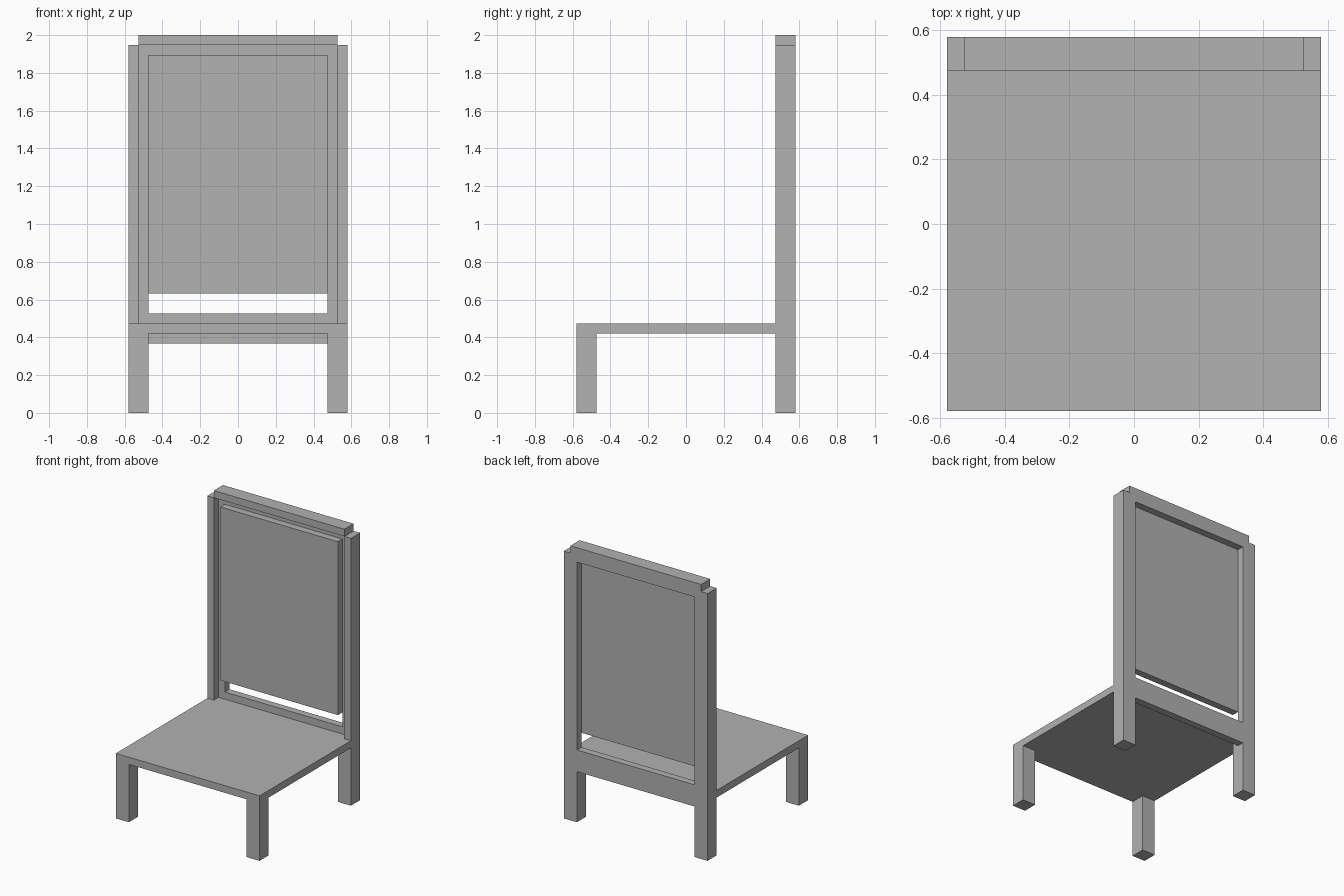
import bpy
import bmesh

U = 2 / 38  # board thickness: every size is a whole number of boards

cube = bpy.data.objects.get("Cube")
if cube:
    bpy.data.objects.remove(cube, do_unlink=True)

grey = bpy.data.materials.new("plain grey")
grey.use_nodes = True
colour = (0.445, 0.445, 0.445, 1)
grey.diffuse_color = colour
grey.node_tree.nodes["Principled BSDF"].inputs["Base Color"].default_value = colour


def prism(name, outline, bottom, top, mirror=False):
    """Extrude a plan outline (in boards) from bottom to top."""
    bm = bmesh.new()
    base = bm.faces.new([bm.verts.new((x * U, y * U, bottom * U)) for x, y in outline])
    raised = bmesh.ops.extrude_face_region(bm, geom=[base])["geom"]
    verts = [v for v in raised if isinstance(v, bmesh.types.BMVert)]
    bmesh.ops.translate(bm, verts=verts, vec=(0, 0, (top - bottom) * U))
    bmesh.ops.recalc_face_normals(bm, faces=bm.faces)
    mesh = bpy.data.meshes.new(name)
    bm.to_mesh(mesh)
    bm.free()
    mesh.materials.append(grey)
    obj = bpy.data.objects.new(name, mesh)
    bpy.context.collection.objects.link(obj)
    if mirror:
        obj.modifiers.new("Mirror", "MIRROR")
    return obj


def rect(x0, x1, y0, y1):
    return [(x0, y0), (x1, y0), (x1, y1), (x0, y1)]


# Legs, mirrored left and right
prism("front_legs", rect(9, 11, -11, -9), 0, 8, mirror=True)
prism("back_legs", rect(9, 11, 9, 11), 0, 9, mirror=True)

# Seat board with a tongue reaching between the back legs
prism("seat", [(-11, -11), (11, -11), (11, 9), (9, 9),
               (9, 10), (-9, 10), (-9, 9), (-11, 9)], 8, 9)

# Back posts, rebated on the inner front edge
prism("back_posts", [(10, 9), (11, 9), (11, 11), (9, 11), (9, 10), (10, 10)],
      9, 37, mirror=True)

# Rails and cap joining the posts
prism("lower_back_rail", rect(-9, 9, 10, 11), 7, 10)
prism("upper_back_rail", rect(-9, 9, 10, 11), 36, 37)
prism("top_cap", rect(-10, 10, 9, 11), 37, 38)

# Backrest panel standing in the rebate
prism("backrest_panel", rect(-9, 9, 9, 10), 12, 36)
